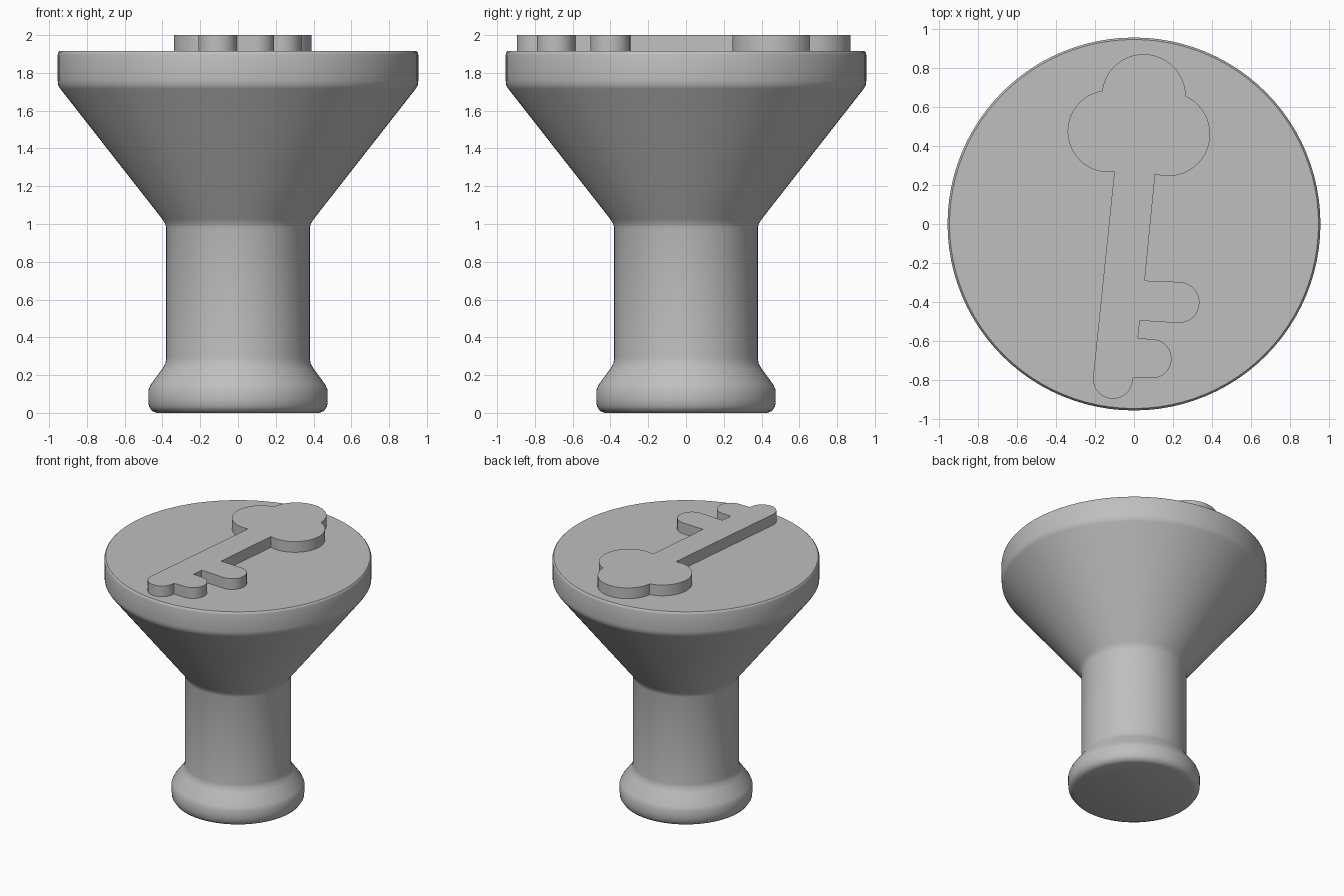
import bpy, bmesh
from math import cos, sin, radians, pi

cube = bpy.data.objects.get("Cube")
if cube:
    bpy.data.objects.remove(cube, do_unlink=True)

GREY = (0.52, 0.52, 0.52, 1)
grey = bpy.data.materials.new("plain grey")
grey.use_nodes = True
grey.diffuse_color = GREY
grey.node_tree.nodes["Principled BSDF"].inputs["Base Color"].default_value = GREY


def finish(bm, name, angle):
    bmesh.ops.recalc_face_normals(bm, faces=bm.faces)
    mesh = bpy.data.meshes.new(name)
    bm.to_mesh(mesh)
    bm.free()
    mesh.materials.append(grey)
    obj = bpy.data.objects.new(name, mesh)
    bpy.context.collection.objects.link(obj)
    bpy.ops.object.select_all(action='DESELECT')
    obj.select_set(True)
    bpy.context.view_layer.objects.active = obj
    bpy.ops.object.shade_smooth_by_angle(angle=radians(angle))
    return obj


def lathe(name, profile, sides=96):
    bm = bmesh.new()
    rings = [[bm.verts.new((r * cos(2 * pi * i / sides), r * sin(2 * pi * i / sides), z))
              for i in range(sides)] for r, z in profile]
    for low, high in zip(rings, rings[1:]):
        for i in range(sides):
            j = (i + 1) % sides
            bm.faces.new((low[i], low[j], high[j], high[i]))
    bm.faces.new(rings[0])
    bm.faces.new(rings[-1])
    return finish(bm, name, 40)


def arc(cx, cy, r, start, end, steps=24):
    angles = [radians(start + (end - start) * i / steps) for i in range(steps + 1)]
    return [(cx + r * cos(a), cy + r * sin(a)) for a in angles]


# Handle with rounded foot, flared cone and flat round head
lathe("stamp_body", [
    (0.43, 0), (0.455, 0.01), (0.472, 0.035), (0.475, 0.07), (0.475, 0.12),
    (0.462, 0.15), (0.40, 0.235), (0.385, 0.26), (0.38, 0.29),
    (0.38, 0.98), (0.385, 1.0), (0.40, 1.025),
    (0.94, 1.715), (0.952, 1.735), (0.955, 1.76),
    (0.955, 1.895), (0.952, 1.907), (0.945, 1.915)])

# Raised key: three-lobed bow, shaft, two rounded teeth and rounded tip
outline = (arc(-0.13, 0.475, 0.21, 278, 98)
           + arc(0.05, 0.655, 0.215, 171, 2)
           + arc(0.175, 0.46, 0.215, 65, -108)
           + [(0.055, -0.29)] + arc(0.23, -0.402, 0.105, 87, -93)
           + [(0.03, -0.495), (0.02, -0.585)] + arc(0.092, -0.69, 0.1, 87, -93)
           + [(-0.005, -0.79)] + arc(-0.108, -0.793, 0.102, -3, -184))
bm = bmesh.new()
base = bm.faces.new([bm.verts.new((x, y, 1.91)) for x, y in outline])
top = bmesh.ops.extrude_face_region(bm, geom=[base], use_keep_orig=True)
bmesh.ops.translate(bm, vec=(0, 0, 0.09),
                    verts=[v for v in top["geom"] if isinstance(v, bmesh.types.BMVert)])
finish(bm, "raised_key", 30)
